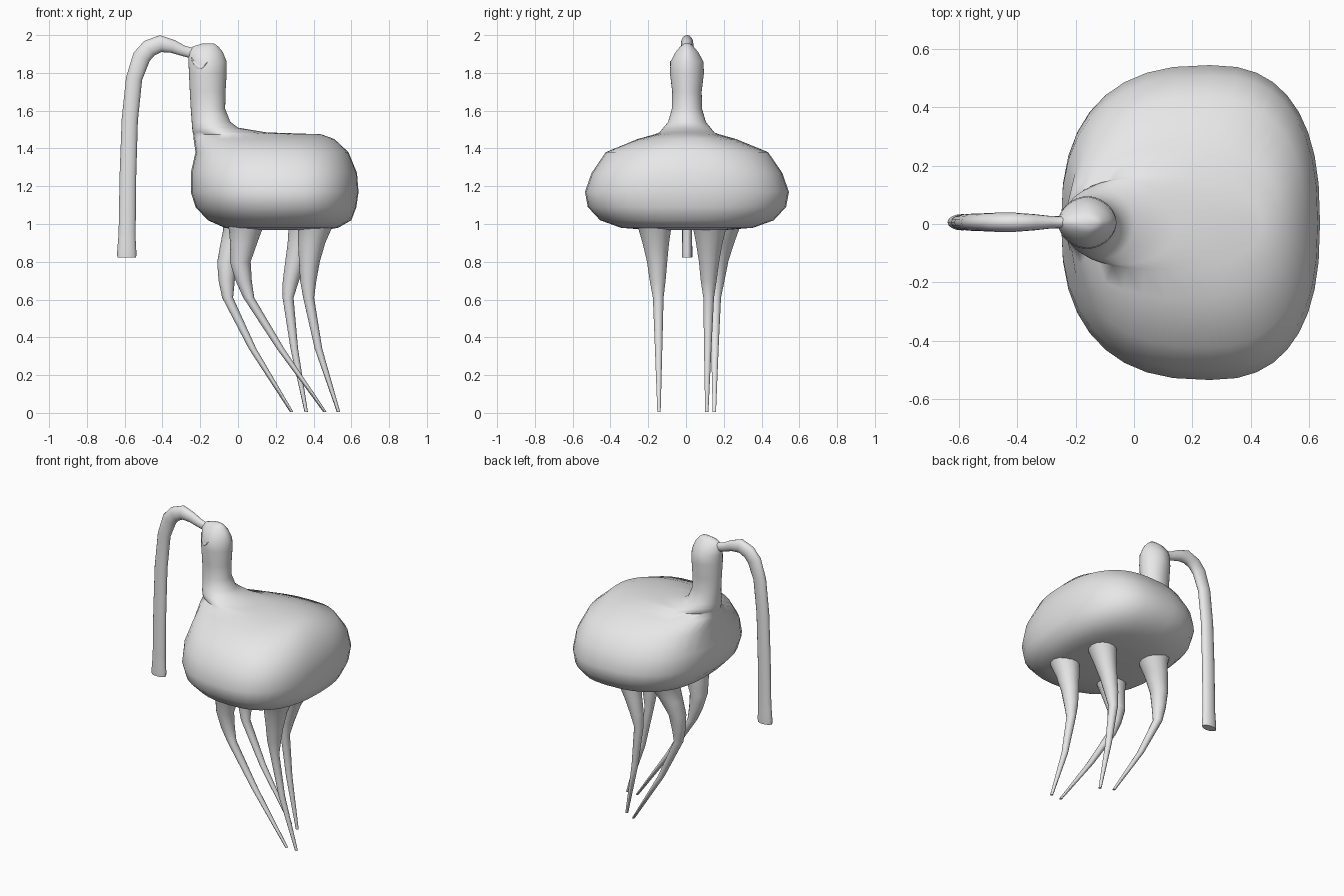
import bpy, math
from mathutils import Vector

grey = bpy.data.materials.new("plain_grey")
grey.diffuse_color = (0.8, 0.8, 0.8, 1)


def loft(name, rings, angle=60):
    """Skin a list of equal-length closed rings and cap both ends."""
    n = len(rings[0])
    verts = [p for r in rings for p in r]
    faces = [(i * n + j, i * n + (j + 1) % n, (i + 1) * n + (j + 1) % n, (i + 1) * n + j)
             for i in range(len(rings) - 1) for j in range(n)]
    faces.append(tuple(reversed(range(n))))
    faces.append(tuple(range(len(verts) - n, len(verts))))
    me = bpy.data.meshes.new(name)
    me.from_pydata(verts, [], faces)
    me.materials.append(grey)
    ob = bpy.data.objects.new(name, me)
    bpy.context.collection.objects.link(ob)
    bpy.ops.object.select_all(action='DESELECT')
    ob.select_set(True)
    bpy.context.view_layer.objects.active = ob
    bpy.ops.object.mode_set(mode='EDIT')
    bpy.ops.mesh.select_all(action='SELECT')
    bpy.ops.mesh.normals_make_consistent(inside=False)
    bpy.ops.object.mode_set(mode='OBJECT')
    bpy.ops.object.shade_smooth_by_angle(angle=math.radians(angle))
    return ob


def spow(v, p):
    return math.copysign(abs(v) ** p, v)


def section(z, xl, xc, xr, yh, n, yc=0.005, seg=36):
    """Horizontal rounded section with its own left and right reach."""
    ring = []
    for k in range(seg):
        a = 2 * math.pi * k / seg
        c, s = spow(math.cos(a), 2 / n), spow(math.sin(a), 2 / n)
        ring.append(Vector((xc + c * ((xr - xc) if c > 0 else (xc - xl)), yc + yh * s, z)))
    return ring


# body, neck and head: z, left, middle, right, half depth, roundness
body = [
    (0.968, 0.00, 0.25, 0.46, 0.20, 2.3), (0.980, -0.07, 0.26, 0.53, 0.35, 2.4),
    (1.02, -0.16, 0.26, 0.60, 0.46, 2.5), (1.09, -0.225, 0.26, 0.627, 0.525, 2.5),
    (1.17, -0.25, 0.26, 0.638, 0.54, 2.5), (1.27, -0.25, 0.26, 0.63, 0.505, 2.5),
    (1.38, -0.225, 0.25, 0.585, 0.43, 2.4), (1.45, -0.235, 0.20, 0.51, 0.26, 2.3),
    (1.475, -0.237, 0.10, 0.44, 0.17, 2.1), (1.485, -0.24, -0.05, 0.15, 0.145, 2),
    (1.51, -0.243, -0.11, 0.0, 0.125, 2), (1.54, -0.245, -0.14, -0.04, 0.10, 2),
    (1.61, -0.25, -0.15, -0.068, 0.08, 2), (1.70, -0.255, -0.155, -0.066, 0.078, 2),
    (1.80, -0.26, -0.16, -0.06, 0.09, 1.9), (1.86, -0.262, -0.16, -0.06, 0.087, 1.8),
    (1.91, -0.262, -0.16, -0.08, 0.06, 1.8), (1.94, -0.24, -0.155, -0.105, 0.035, 1.8),
    (1.955, -0.19, -0.15, -0.125, 0.015, 2),
]
loft("body_neck_head", [section(*r) for r in body], 80)

# trunk: x, z, radius in the bend plane, half depth
trunk = [
    (-0.18, 1.90, 0.03, 0.025), (-0.245, 1.905, 0.028, 0.02), (-0.29, 1.917, 0.028, 0.022),
    (-0.345, 1.94, 0.035, 0.028), (-0.41, 1.955, 0.045, 0.033), (-0.47, 1.93, 0.047, 0.033),
    (-0.51, 1.885, 0.048, 0.031), (-0.55, 1.77, 0.043, 0.03), (-0.573, 1.55, 0.043, 0.028),
    (-0.583, 1.25, 0.044, 0.027), (-0.587, 0.95, 0.045, 0.026), (-0.588, 0.925, 0.046, 0.026),
    (-0.589, 0.85, 0.051, 0.028), (-0.589, 0.823, 0.05, 0.027),
]
pts = [Vector((x, 0.006, z)) for x, z, _, _ in trunk]
side = Vector((0, 1, 0))
rings = []
for i, p in enumerate(pts):
    t = (pts[min(i + 1, len(pts) - 1)] - pts[max(i - 1, 0)]).normalized()
    nrm = t.cross(side)
    rings.append([p + nrm * trunk[i][2] * math.cos(a) + side * trunk[i][3] * math.sin(a)
                  for a in (2 * math.pi * k / 16 for k in range(16))])
loft("trunk", rings)

# legs: centre x and centre y at each shared height, thinning to the tip
heights = [1.03, 0.97, 0.90, 0.80, 0.70, 0.61, 0.34, 0.005]
radii = [0.11, 0.088, 0.072, 0.055, 0.043, 0.029, 0.02, 0.009]
legs = {
    "front_leg_near": ([0.045, 0.04, 0.03, 0.012, 0.03, 0.057, 0.225, 0.46],
                       [-0.17, -0.165, -0.16, -0.153, -0.15, -0.147, -0.145, -0.143]),
    "front_leg_far": ([0.02, 0.01, -0.02, -0.055, -0.06, -0.055, 0.077, 0.284],
                      [0.2, 0.195, 0.185, 0.17, 0.162, 0.157, 0.153, 0.15]),
    "back_leg_near": ([0.41, 0.405, 0.39, 0.378, 0.372, 0.374, 0.426, 0.532],
                      [-0.17, -0.165, -0.16, -0.153, -0.15, -0.147, -0.145, -0.143]),
    "back_leg_far": ([0.37, 0.355, 0.335, 0.305, 0.28, 0.265, 0.298, 0.361],
                     [0.125, 0.125, 0.123, 0.122, 0.12, 0.12, 0.115, 0.11]),
}
for name, (xs, ys) in legs.items():
    loft(name, [section(z, x - r, x, x + r, r, 2, y, 14)
                for z, x, y, r in zip(heights, xs, ys, radii)], 80)

# small curved crease on the near side of the head
rings = []
for i in range(9):
    u = i / 8
    x = -0.248 + 0.088 * u
    z = 1.88 - 0.18 * u + 0.16 * u * u
    e = (abs(x + 0.16) / 0.101) ** 1.8
    y = 0.005 - 0.087 * max(0.0, 1 - e) ** (1 / 1.8)
    w = 0.003 + 0.008 * math.sin(math.pi * u)
    rings.append([Vector((x + w * 0.4 * math.cos(a), y + 0.004 * math.sin(a), z + w * math.cos(a)))
                  for a in (2 * math.pi * k / 8 for k in range(8))])
loft("head_crease", rings)
